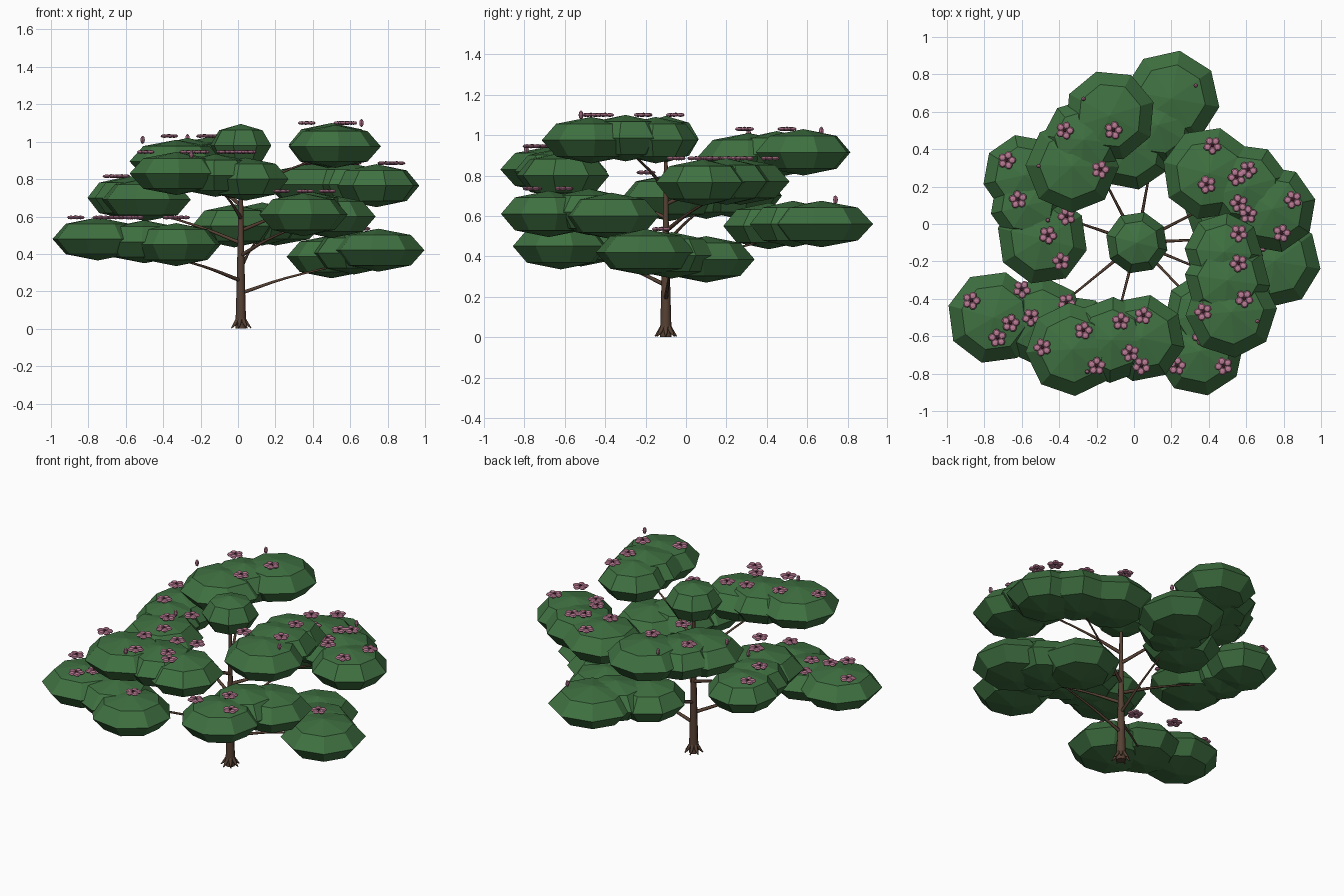
import bpy, bmesh, math, random
from mathutils import Matrix, Vector

random.seed(4)
cube = bpy.data.objects.get("Cube")
if cube:
    bpy.data.objects.remove(cube, do_unlink=True)


def material(name, color):
    mat = bpy.data.materials.new(name)
    mat.use_nodes = True
    rgba = (*color, 1)
    mat.diffuse_color = rgba
    mat.node_tree.nodes["Principled BSDF"].inputs["Base Color"].default_value = rgba
    return mat


LEAF = material("leaf green", (.05, .165, .053))
BARK = material("bark brown", (.095, .053, .034))
PETAL = material("petal pink", (.5, .2, .3))
HEART = material("flower heart", (.1, .02, .04))


def finish(bm, name, *mats):
    mesh = bpy.data.meshes.new(name)
    bm.to_mesh(mesh)
    bm.free()
    for mat in mats:
        mesh.materials.append(mat)
    obj = bpy.data.objects.new(name, mesh)
    bpy.context.collection.objects.link(obj)


def ellipsoid(bm, center, size, turn=0.0, index=0):
    matrix = (Matrix.Translation(center) @ Matrix.Rotation(turn, 4, "Z")
              @ Matrix.Diagonal((*size, 1)))
    verts = bmesh.ops.create_uvsphere(bm, u_segments=8, v_segments=4,
                                      radius=1, matrix=matrix)["verts"]
    for face in {f for v in verts for f in v.link_faces}:
        face.material_index = index


def leaf_blob(bm, center, radius):
    # flattened eight-sided ball
    ellipsoid(bm, center, (radius, radius, PAD_HEIGHT), turn=random.uniform(-.3, .3))


def flower(bm, center):
    # five round petals about a small dark heart
    start = random.uniform(0, math.tau)
    for i in range(5):
        a = start + i * math.tau / 5
        out = Vector((math.cos(a), math.sin(a), 0))
        ellipsoid(bm, center + out * .028, (.022, .021, .01), turn=a)
    ellipsoid(bm, center + UP * .004, (.009, .009, .008), index=1)


def limb(name, points, radii, sides=1):
    # tapered tube along a smooth path
    curve = bpy.data.curves.new(name, "CURVE")
    curve.dimensions = "3D"
    curve.bevel_depth = 1
    curve.bevel_resolution = sides
    curve.resolution_u = 4
    curve.use_fill_caps = True
    spline = curve.splines.new("BEZIER")
    spline.bezier_points.add(len(points) - 1)
    for p, co, r in zip(spline.bezier_points, points, radii):
        p.co, p.radius = co, r
        p.handle_left_type = p.handle_right_type = "AUTO"
    curve.materials.append(BARK)
    obj = bpy.data.objects.new(name, curve)
    bpy.context.collection.objects.link(obj)


BASE = Vector((.015, -.1, 0))
UP = Vector((0, 0, 1))
PAD_HEIGHT = .115

# Leaf pads from lowest branch up: three blobs each (x, y, z, radius)
PADS = {
    "bottom_right": [(.75, -.2, .42, .25), (.62, -.07, .405, .23), (.5, .1, .385, .24)],
    "bottom_left": [(-.75, -.5, .48, .25), (-.5, -.52, .465, .24), (-.33, -.62, .45, .245)],
    "lower_back": [(.2, .67, .56, .26), (.13, .53, .56, .22), (-.02, .41, .55, .23)],
    "lower_front": [(.35, -.68, .61, .24), (.38, -.48, .62, .22), (.5, -.37, .6, .24)],
    "middle_left": [(-.59, .26, .7, .22), (-.57, .1, .7, .2), (-.49, -.08, .69, .245)],
    "middle_right": [(.4, .27, .77, .25), (.6, .2, .77, .23), (.74, .08, .765, .235)],
    "upper_front": [(-.33, -.67, .83, .25), (-.12, -.62, .82, .23), (.04, -.61, .8, .235)],
    "upper_back": [(-.33, .31, .895, .25), (-.27, .45, .905, .22), (-.13, .58, .915, .245)],
    "top_right": [(.52, -.47, .975, .245), (.5, -.3, .985, .23), (.48, -.15, .975, .21)],
}

# Blossoms on each pad (x, y)
BLOSSOMS = {
    "bottom_right": [(.66, -.12)],
    "bottom_left": [(-.87, -.41), (-.6, -.35), (-.66, -.53), (-.55, -.5),
                    (-.73, -.61), (-.36, -.42), (-.3, -.64)],
    "lower_front": [(.48, -.76), (.23, -.76), (.36, -.6)],
    "middle_left": [(-.68, .34), (-.62, .13), (-.36, .04), (-.46, -.06), (-.39, -.2)],
    "middle_right": [(.42, .42), (.39, .21), (.55, .25), (.61, .29), (.56, .11),
                     (.61, .05), (.85, .13), (.79, -.05)],
    "upper_front": [(-.49, -.66), (-.27, -.57), (-.2, -.76), (-.07, -.52),
                    (.05, -.49), (-.02, -.69), (.04, -.76)],
    "upper_back": [(-.37, .5), (-.11, .5), (-.18, .29)],
    "top_right": [(.56, -.05), (.56, -.21), (.59, -.4), (.37, -.47)],
}

for level, (name, blobs) in enumerate(PADS.items()):
    # leaf pad
    bm = bmesh.new()
    for x, y, z, radius in blobs:
        leaf_blob(bm, Vector((x, y, z)), radius)
    finish(bm, name + "_leaf_pad", LEAF)

    # blossoms level with the pad top
    if name in BLOSSOMS:
        top = max(z for x, y, z, radius in blobs) + PAD_HEIGHT
        bm = bmesh.new()
        for x, y in BLOSSOMS[name]:
            flower(bm, Vector((x, y, top)))
        finish(bm, name + "_blossoms", PETAL, HEART)

    # branch rising to the pad
    root = BASE + UP * (.19 + .067 * level)
    tip = Vector(blobs[1][:3]) - UP * .05
    bend = root.lerp(tip, .4) + UP * .015
    limb(name + "_branch", [root, bend, tip], (.011, .007, .004))

# Upright buds
bm = bmesh.new()
for spot in [(.66, -.52, 1.1), (-.51, .31, 1.01), (-.27, .67, 1.02),
             (-.25, -.79, .93), (-.46, .02, .81), (.33, .74, .68)]:
    ellipsoid(bm, Vector(spot), (.012, .012, .022))
finish(bm, "buds", PETAL)

# Crown
bm = bmesh.new()
leaf_blob(bm, BASE + UP * .98, .168)
finish(bm, "crown_leaf_ball", LEAF)

# Trunk and flared roots
limb("trunk", [BASE + UP * z for z in (0, .25, .6, .95)], (.029, .022, .014, .008), 2)
for i in range(7):
    a = i * math.tau / 7
    out = Vector((math.cos(a), math.sin(a), 0))
    limb("root", [BASE + out * .018 + UP * .05, BASE + out * .036 + UP * .025,
                  BASE + out * .055 + UP * .004], (.012, .009, .003))
